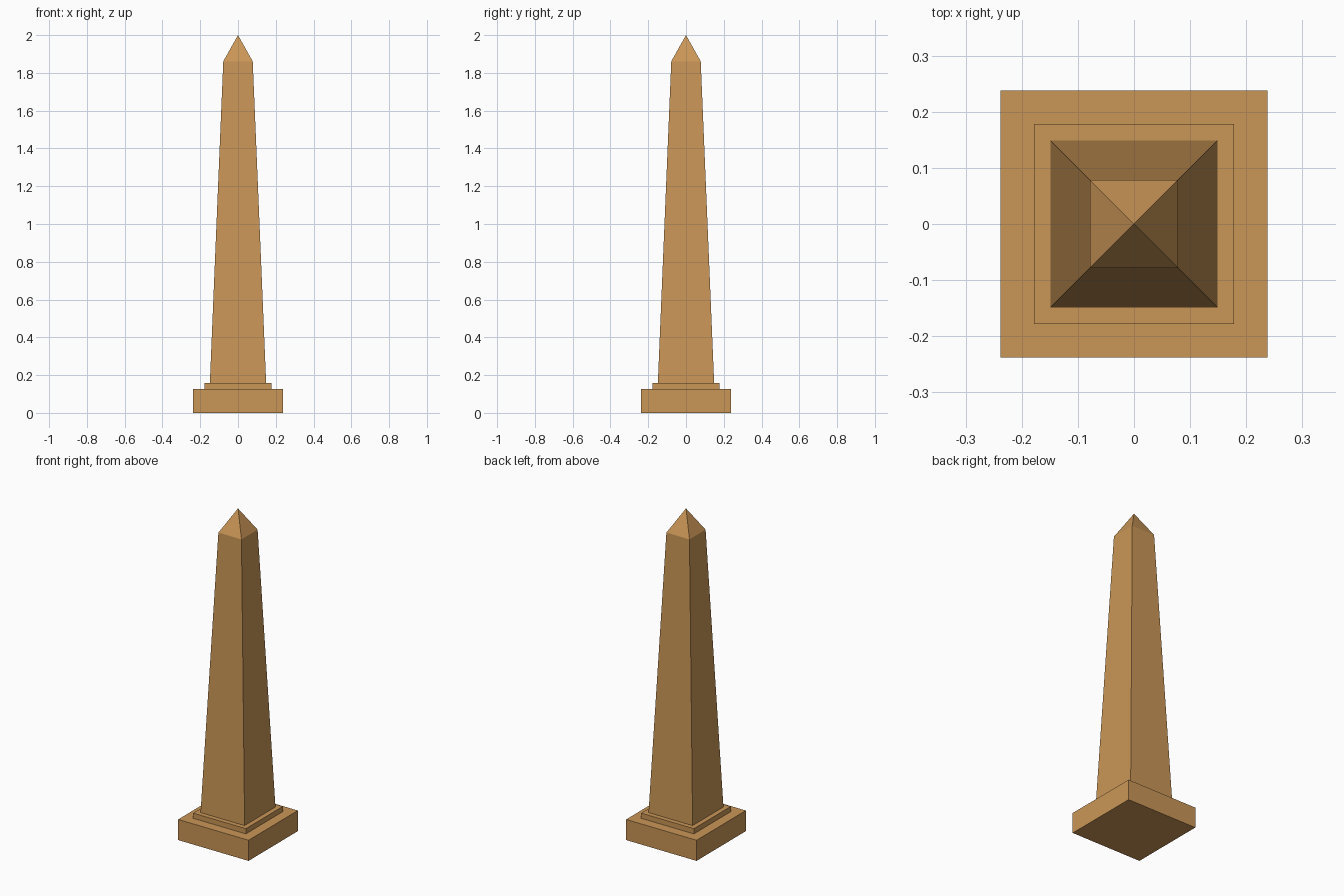
import bpy
import bmesh

cube = bpy.data.objects.get("Cube")
if cube:
    bpy.data.objects.remove(cube, do_unlink=True)

# Sandstone colour shared by every part
stone = bpy.data.materials.new("sandstone")
stone.use_nodes = True
colour = (0.59, 0.305, 0.095, 1.0)
stone.diffuse_color = colour
bsdf = next(n for n in stone.node_tree.nodes if n.type == "BSDF_PRINCIPLED")
bsdf.inputs["Base Color"].default_value = colour
bsdf.inputs["Roughness"].default_value = 0.9


def square_block(name, half_bottom, half_top, z0, z1):
    """Square block tapering from z0 to z1; a zero top makes a pyramid."""
    bm = bmesh.new()
    corners = [(-1, -1), (1, -1), (1, 1), (-1, 1)]
    low = [bm.verts.new((x * half_bottom, y * half_bottom, z0)) for x, y in corners]
    if half_top:
        high = [bm.verts.new((x * half_top, y * half_top, z1)) for x, y in corners]
        bm.faces.new(high)
    else:
        apex = bm.verts.new((0, 0, z1))
    bm.faces.new(low[::-1])
    for i in range(4):
        j = (i + 1) % 4
        top = [high[j], high[i]] if half_top else [apex]
        bm.faces.new([low[i], low[j]] + top)
    mesh = bpy.data.meshes.new(name)
    bm.to_mesh(mesh)
    bm.free()
    mesh.materials.append(stone)
    obj = bpy.data.objects.new(name, mesh)
    bpy.context.scene.collection.objects.link(obj)
    return obj


# Stepped base, tapering shaft and pointed cap
square_block("plinth", 0.238, 0.238, 0.0, 0.126)
square_block("upper_step", 0.178, 0.178, 0.126, 0.158)
square_block("shaft", 0.149, 0.078, 0.158, 1.861)
square_block("pyramid_cap", 0.078, 0.0, 1.861, 2.0)
